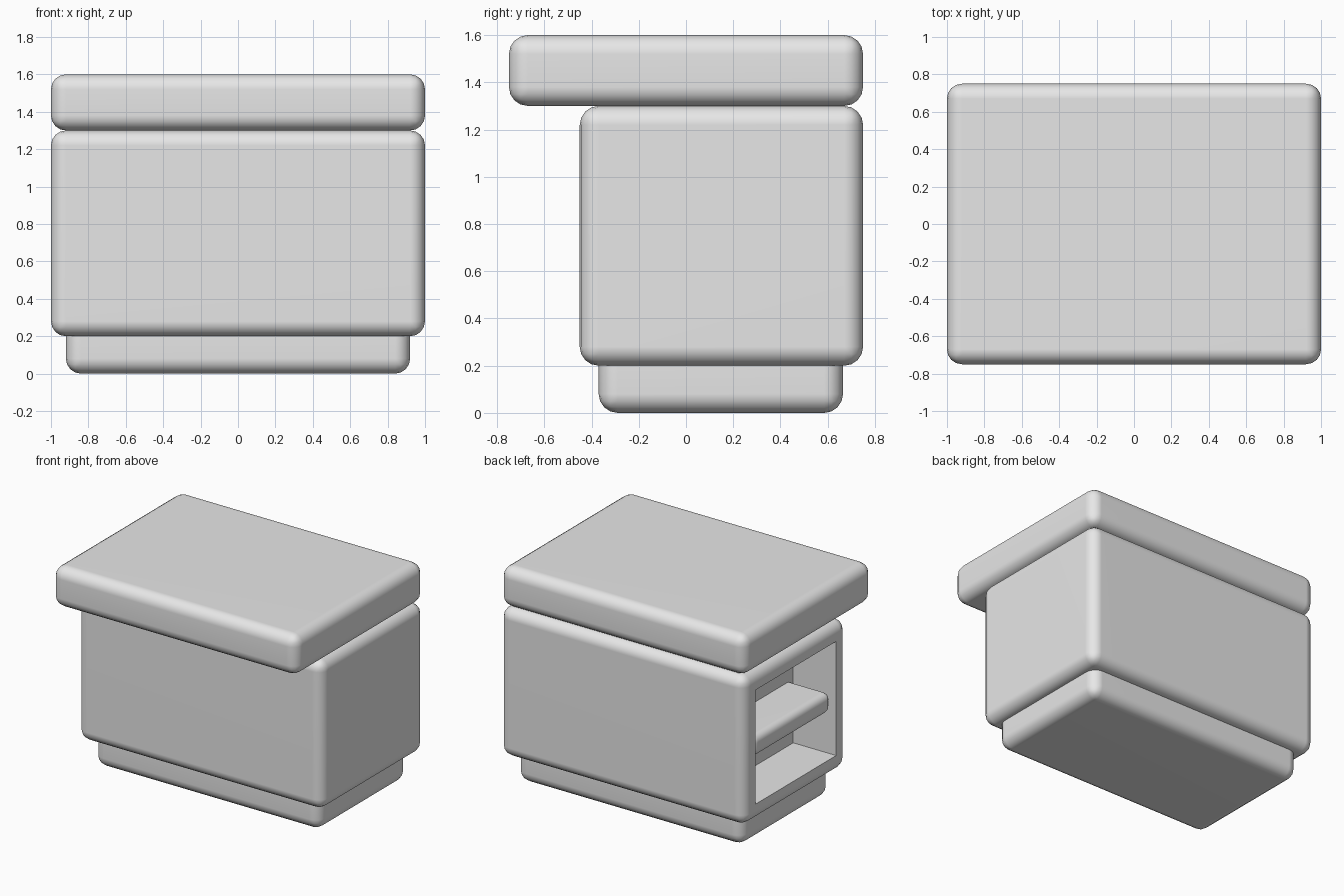
import bpy
import bmesh
import math
from mathutils import Vector

if "Cube" in bpy.data.objects:
    bpy.data.objects.remove(bpy.data.objects["Cube"], do_unlink=True)

GREY = (0.8, 0.8, 0.8, 1)
grey = bpy.data.materials.new("plain_grey")
grey.use_nodes = True
grey.diffuse_color = GREY
grey.node_tree.nodes["Principled BSDF"].inputs["Base Color"].default_value = GREY


def rounded_box(name, low, high, radius, niche=None):
    """Box with rounded edges; niche = (rim, depth) hollows the -x side."""
    low, high = Vector(low), Vector(high)
    bm = bmesh.new()
    bmesh.ops.create_cube(bm, size=1)
    for v in bm.verts:
        v.co = (low + high) / 2 + v.co * (high - low)
    bmesh.ops.bevel(bm, geom=bm.edges[:], offset=radius, segments=4,
                    profile=0.5, affect='EDGES')
    bm.normal_update()

    if niche:
        rim, depth = niche
        side = max((f for f in bm.faces if f.normal.x < -0.99),
                   key=lambda f: f.calc_area())
        bmesh.ops.inset_region(bm, faces=[side], thickness=rim)
        back = bmesh.ops.extrude_discrete_faces(bm, faces=[side])["faces"][0]
        bmesh.ops.translate(bm, verts=back.verts[:], vec=(depth, 0, 0))
        bm.normal_update()

    mesh = bpy.data.meshes.new(name)
    bm.to_mesh(mesh)
    bm.free()
    mesh.materials.append(grey)
    obj = bpy.data.objects.new(name, mesh)
    bpy.context.collection.objects.link(obj)

    # Smooth rounded edges, flat panels
    bpy.ops.object.select_all(action='DESELECT')
    obj.select_set(True)
    bpy.context.view_layer.objects.active = obj
    bpy.ops.object.shade_smooth_by_angle(angle=math.radians(40))
    weighted = obj.modifiers.new("flat_panels", 'WEIGHTED_NORMAL')
    weighted.keep_sharp = True
    return obj


# Recessed plinth, running up into the cabinet
rounded_box("plinth", (-0.92, -0.37, 0), (0.92, 0.665, 0.32), 0.08)

# Cabinet with an open niche in one end
rounded_box("cabinet", (-1, -0.45, 0.2), (1, 0.75, 1.3), 0.08, niche=(0.07, 0.35))

# Shelf inside the niche
rounded_box("shelf", (-0.975, -0.3, 0.65), (-0.6, 0.6, 0.8), 0.05)

# Counter top overhanging the front
rounded_box("counter_top", (-1, -0.75, 1.3), (1, 0.75, 1.6), 0.08)
